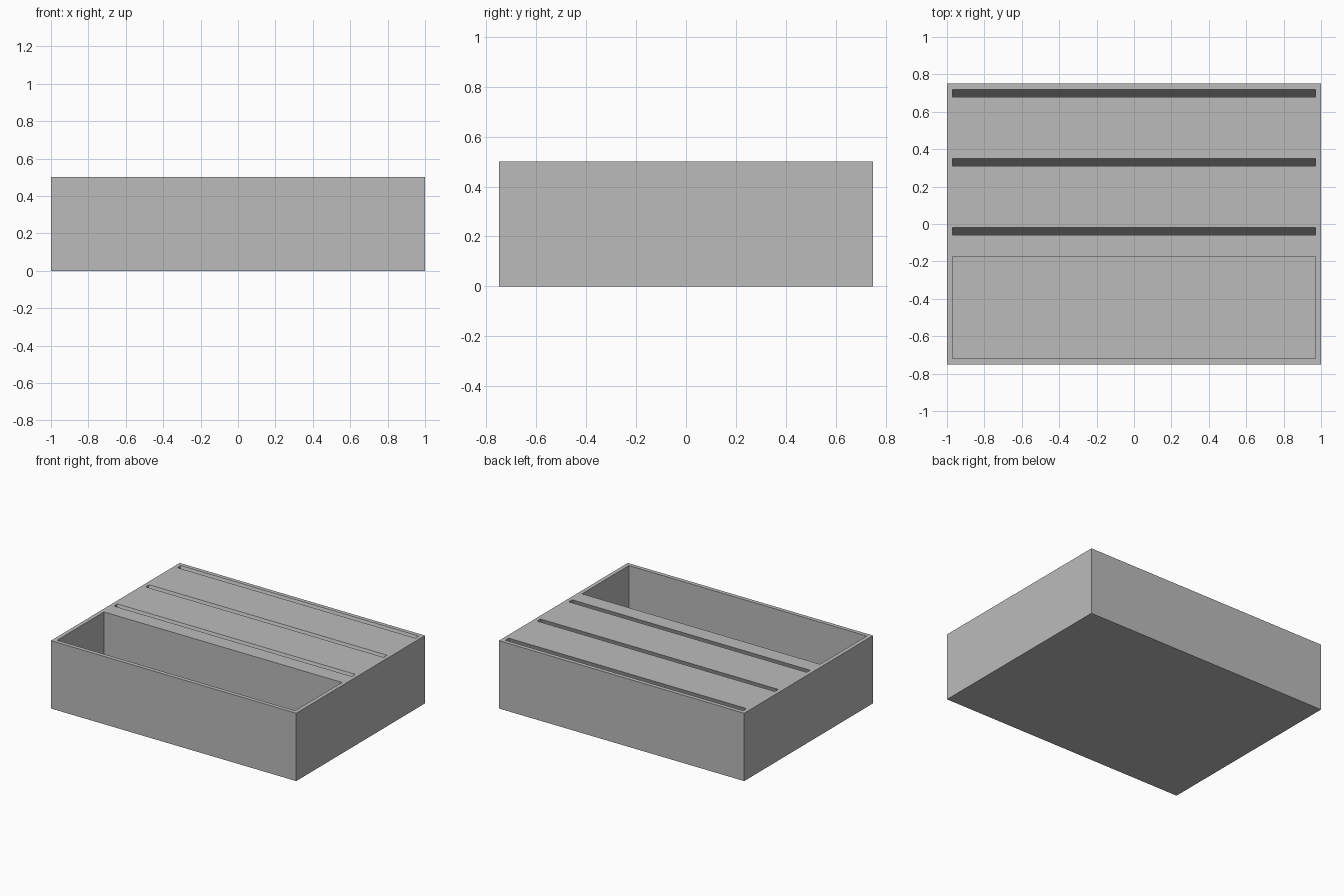
import bpy
import bmesh
import math

cube = bpy.data.objects.get("Cube")
if cube:
    bpy.data.objects.remove(cube, do_unlink=True)

LENGTH, DEPTH, HEIGHT = 2.0, 1.5, 0.5
WALL = 0.03
SLOT_WIDTH = 0.04
SLOT_DEPTH = 0.25
SLOT_LEAN = math.tan(math.radians(18))
ABOVE = 0.1  # cutters reach past the top face

grey = bpy.data.materials.new("light_grey")
grey.use_nodes = True
grey.diffuse_color = (0.5, 0.5, 0.5, 1)
grey.node_tree.nodes["Principled BSDF"].inputs["Base Color"].default_value = (0.5, 0.5, 0.5, 1)


def prism(name, profile, length):
    """Extrude a (y, z) profile along x, centred on x = 0."""
    bm = bmesh.new()
    face = bm.faces.new([bm.verts.new((-length / 2, y, z)) for y, z in profile])
    new = bmesh.ops.extrude_face_region(bm, geom=[face])["geom"]
    verts = [v for v in new if isinstance(v, bmesh.types.BMVert)]
    bmesh.ops.translate(bm, verts=verts, vec=(length, 0, 0))
    bmesh.ops.recalc_face_normals(bm, faces=bm.faces[:])
    mesh = bpy.data.meshes.new(name)
    bm.to_mesh(mesh)
    bm.free()
    mesh.materials.append(grey)
    obj = bpy.data.objects.new(name, mesh)
    bpy.context.collection.objects.link(obj)
    return obj


def cutter(name, front, back, floor, lean=0.0):
    """Opening between front and back at the top face, leaning forward as it goes down."""
    top = HEIGHT + ABOVE
    up, down = lean * ABOVE, lean * (floor - HEIGHT)
    obj = prism(name, [(front + down, floor), (back + down, floor),
                       (back + up, top), (front + up, top)], LENGTH - 2 * WALL)
    obj.hide_render = True
    return obj


# Solid block
half = DEPTH / 2
holder = prism("slotted_holder", [(-half, 0), (half, 0), (half, HEIGHT), (-half, HEIGHT)], LENGTH)

# Front compartment and three leaning slots behind it
cutters = [cutter("compartment_cutter", -half + WALL, -0.175, WALL)]
for i in range(3):
    back = half - WALL - 0.37 * i
    cutters.append(cutter(f"slot_cutter_{i + 1}", back - SLOT_WIDTH, back,
                          HEIGHT - SLOT_DEPTH, SLOT_LEAN))

# Cut the openings and drop the cutters
bpy.context.view_layer.objects.active = holder
for obj in cutters:
    mod = holder.modifiers.new(obj.name, "BOOLEAN")
    mod.operation = "DIFFERENCE"
    mod.solver = "EXACT"
    mod.object = obj
    bpy.ops.object.modifier_apply(modifier=mod.name)
    bpy.data.objects.remove(obj, do_unlink=True)
